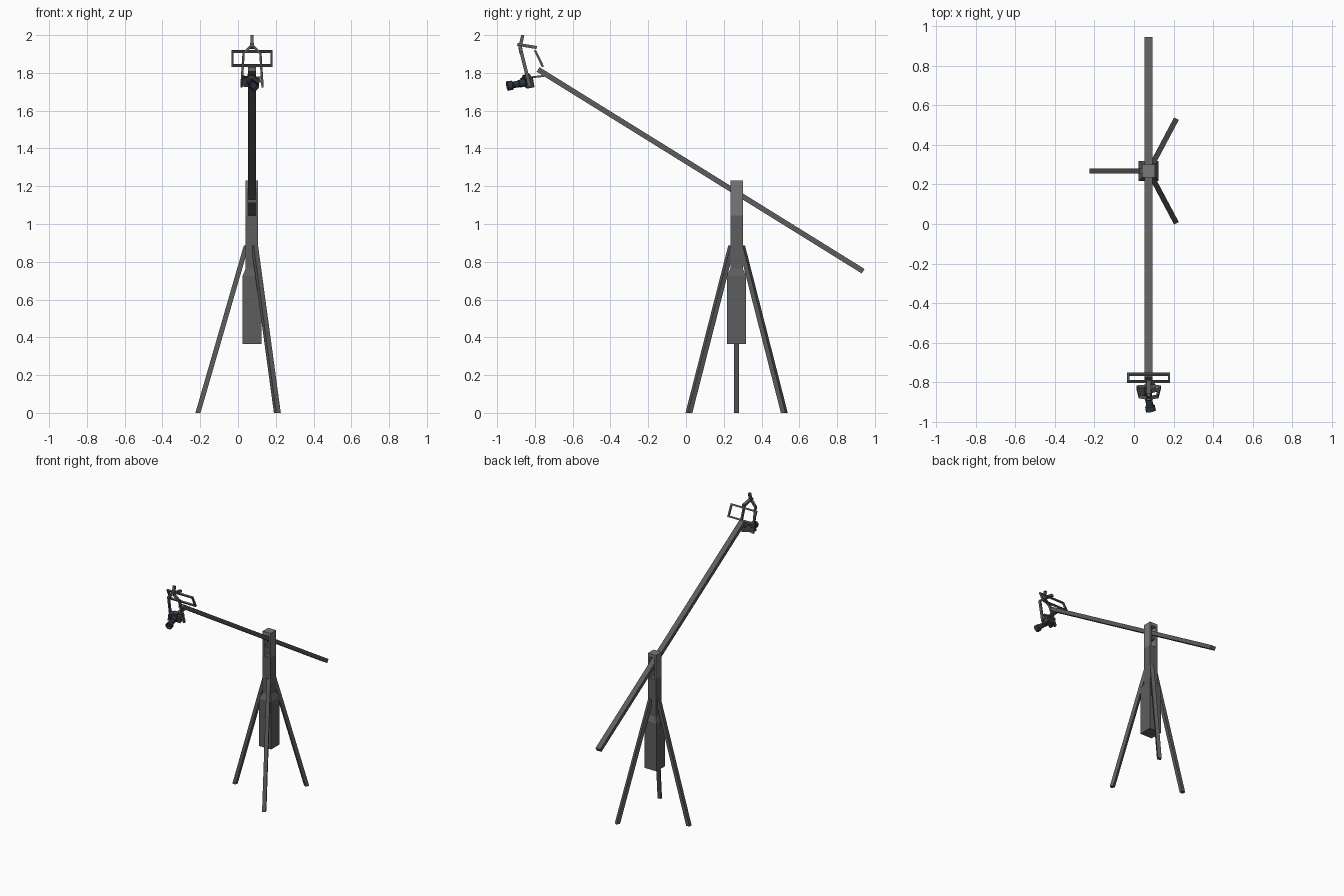
import bpy, bmesh
from math import radians, cos, sin, pi
from mathutils import Vector, Matrix

if "Cube" in bpy.data.objects:
    bpy.data.objects.remove(bpy.data.objects["Cube"])

CX, CY = 0.074, 0.268          # tripod axis


def material(name, rgb):
    m = bpy.data.materials.new(name)
    m.diffuse_color = (*rgb, 1)
    m.use_nodes = True
    m.node_tree.nodes["Principled BSDF"].inputs["Base Color"].default_value = m.diffuse_color
    return m


GREY = material("dark_grey", (0.11, 0.11, 0.11))
LIGHT = material("mid_grey", (0.19, 0.19, 0.19))
BLACK = material("camera_black", (0.05, 0.05, 0.055))
BLUE = material("lens_blue_black", (0.025, 0.035, 0.055))


def loft(name, rings, mat=GREY, smooth=False):
    """Skin a list of equal-length point rings and cap both ends."""
    bm = bmesh.new()
    vs = [[bm.verts.new(p) for p in r] for r in rings]
    n = len(rings[0])
    for a, b in zip(vs, vs[1:]):
        for i in range(n):
            bm.faces.new((a[i], a[(i + 1) % n], b[(i + 1) % n], b[i]))
    bm.faces.new(vs[0])
    bm.faces.new(vs[-1])
    bmesh.ops.recalc_face_normals(bm, faces=bm.faces)
    me = bpy.data.meshes.new(name)
    bm.to_mesh(me)
    bm.free()
    ob = bpy.data.objects.new(name, me)
    bpy.context.collection.objects.link(ob)
    me.materials.append(mat)
    if smooth:
        bpy.ops.object.select_all(action='DESELECT')
        ob.select_set(True)
        bpy.context.view_layer.objects.active = ob
        bpy.ops.object.shade_smooth_by_angle(angle=radians(35))
    return ob


SQ = [(-.5, -.5), (.5, -.5), (.5, .5), (-.5, .5)]


def beam(name, p, q, w, h, ref=(1, 0, 0), mat=GREY):
    """Rectangular bar from p to q; w is measured along ref."""
    p, q = Vector(p), Vector(q)
    d = (q - p).normalized()
    s = Vector(ref)
    s = (s - d * s.dot(d)).normalized()
    t = d.cross(s)
    return loft(name, [[e + s * u * w + t * v * h for u, v in SQ] for e in (p, q)], mat)


def box(name, c, size, mat=GREY, m=Matrix()):
    rings = [[m @ Vector((c[0] + u * size[0], c[1] + v * size[1], c[2] + k * size[2]))
              for u, v in SQ] for k in (-.5, .5)]
    return loft(name, rings, mat)


# centre column flaring into the lower weight box
prof = [(0.365, .10), (0.725, .10), (0.765, .066), (1.045, .066)]
loft("column", [[(CX + u * w, CY + v * w, z) for u, v in SQ] for z, w in prof])

# slotted head that the boom passes through
for s, side in ((-1, "left"), (1, "right")):
    box(f"head_plate_{side}", (CX + s * .027, CY, 1.1375), (.012, .066, .185), LIGHT)
box("head_cap", (CX, CY, 1.217), (.066, .066, .026), LIGHT)
box("head_brace", (CX, CY, 1.12), (.042, .03, .02))

# tripod legs, cut flat on the ground
for i, a in enumerate((180, 62, -62)):
    r = Vector((cos(radians(a)), sin(radians(a)), 0))
    t = Vector((-r.y, r.x, 0))
    rings = [[Vector((CX, CY, z)) + r * (rad + u * .027) + t * v * .027 for u, v in SQ]
             for z, rad in ((0, .286), (.885, .030))]
    loft(f"tripod_leg_{i + 1}", rings)

# long boom
beam("boom", (CX, -.783, 1.818), (CX, .938, .75), .04, .028)

# open handle frame standing on the boom tip
FT, FB = Vector((CX, -.797, 1.914)), Vector((CX, -.76, 1.838))
X = Vector((1, 0, 0))
for n, c in (("top", FT), ("bottom", FB)):
    beam(f"handle_{n}_bar", c - X * .109, c + X * .109, .012, .012, FT - FB)
for s, n in ((-1, "left"), (1, "right")):
    beam(f"handle_{n}_bar", FB + X * s * .103, FT + X * s * .103, .012, .012)

# yoke: pin, top link and two bent side arms
beam("yoke_pin", (CX, -.879, 1.935), (CX, -.864, 2.0), .017, .017)
beam("yoke_top_link", (CX, -.893, 1.951), (CX, -.79, 1.934), .022, .016)
for s, n in ((-1, "left"), (1, "right")):
    a = Vector((CX + s * .006, -.879, 1.942))
    b = Vector((CX + s * .044, -.872, 1.905))
    c = Vector((CX + s * .056, -.826, 1.725))
    beam(f"yoke_shoulder_{n}", a, b, .018, .013, (0, 1, 0))
    beam(f"yoke_arm_{n}", b + Vector((0, 0, .006)), c, .012, .018)
    beam(f"yoke_pivot_{n}", (CX + s * .06, -.836, 1.758), (CX + s * .03, -.836, 1.758), .016, .016, (0, 1, 0))

# bracket from the yoke back to the boom
beam("tip_bracket", (CX, -.83, 1.775), (CX, -.745, 1.785), .03, .01)
beam("camera_cradle", (CX - .05, -.82, 1.775), (CX + .05, -.82, 1.775), .012, .012, (0, 1, 0))

# camera, aimed forward and slightly down
M = (Matrix.Translation((.064, -.835, 1.752)) @ Matrix.Rotation(radians(11), 4, 'Z')
     @ Matrix.Rotation(radians(11), 4, 'X') @ Matrix.Rotation(radians(8), 4, 'Y'))
box("camera_body", (0, 0, 0), (.09, .04, .052), BLACK, M)
box("camera_viewfinder", (0, -.004, .032), (.034, .036, .016), BLACK, M)
box("camera_grip", (-.036, -.024, -.002), (.018, .014, .046), BLACK, M)
lens = [(-.018, .021), (-.05, .021), (-.052, .018), (-.082, .018), (-.09, .025), (-.116, .026),
        (-.116, .021), (-.1, .017)]
loft("camera_lens", [[M @ Vector((r * cos(k * pi / 8), y, r * sin(k * pi / 8)))
                      for k in range(16)] for y, r in lens], BLUE, True)
